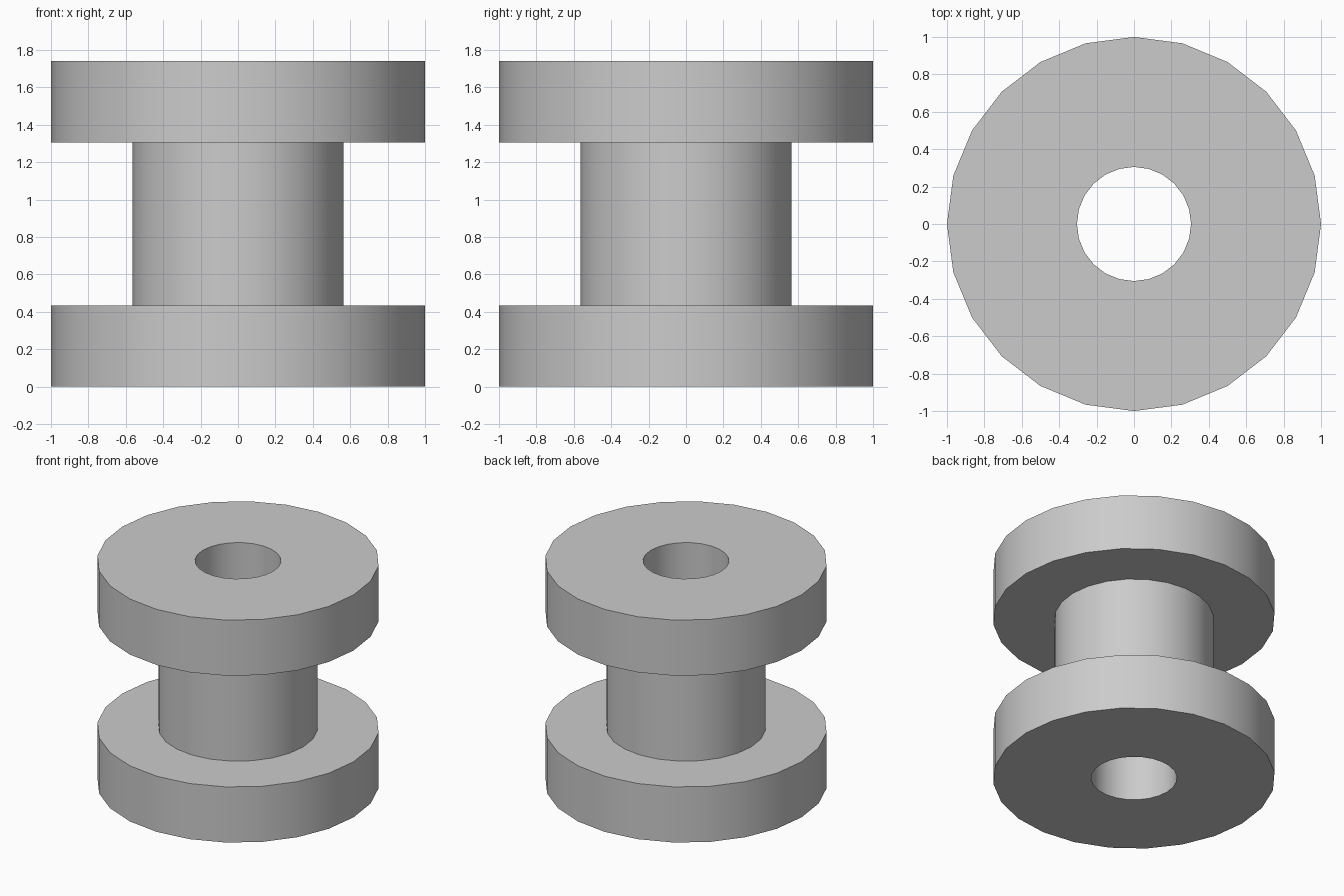
import bpy, bmesh, math
from mathutils import Vector

cube = bpy.data.objects.get("Cube")
if cube:
    bpy.data.objects.remove(cube, do_unlink=True)

SIDES = 24
BORE, HUB, RIM = 0.305, 0.565, 1.0
HEIGHT, FLANGE = 1.74, 0.435

grey = bpy.data.materials.new("plain_grey")
grey.use_nodes = True
colour = (0.6, 0.6, 0.6, 1)
grey.diffuse_color = colour
grey.node_tree.nodes["Principled BSDF"].inputs["Base Color"].default_value = colour

# Closed half section (radius, height): bore, lower flange, hub, upper flange
section = [(BORE, 0), (RIM, 0), (RIM, FLANGE), (HUB, FLANGE),
           (HUB, HEIGHT - FLANGE), (RIM, HEIGHT - FLANGE), (RIM, HEIGHT), (BORE, HEIGHT)]

# Revolve the section into a spool
bm = bmesh.new()
verts = [bm.verts.new((r, 0, z)) for r, z in section]
edges = [bm.edges.new((v, verts[(i + 1) % len(verts)])) for i, v in enumerate(verts)]
bmesh.ops.spin(bm, geom=verts + edges, cent=Vector(), axis=Vector((0, 0, 1)),
               angle=math.tau, steps=SIDES, use_merge=False)
bmesh.ops.remove_doubles(bm, verts=bm.verts, dist=0.0001)
bmesh.ops.recalc_face_normals(bm, faces=bm.faces)
mesh = bpy.data.meshes.new("spool")
bm.to_mesh(mesh)
bm.free()
mesh.materials.append(grey)

spool = bpy.data.objects.new("spool", mesh)
bpy.context.collection.objects.link(spool)
bpy.context.view_layer.objects.active = spool
spool.select_set(True)
bpy.ops.object.shade_smooth_by_angle(angle=math.radians(30))
